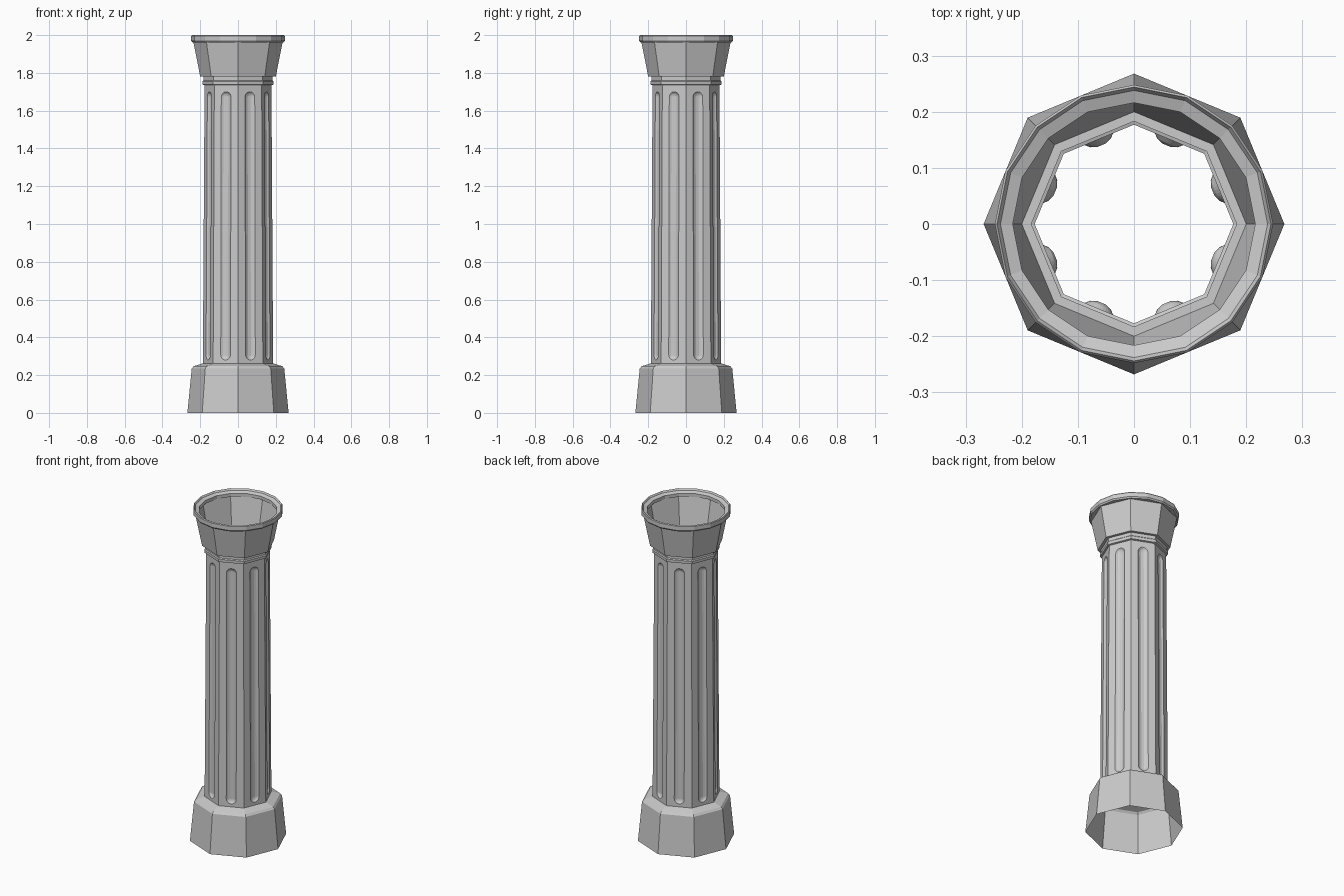
import bpy, bmesh
from math import sin, cos, pi

if "Cube" in bpy.data.objects:
    bpy.data.objects.remove(bpy.data.objects["Cube"])


def finish(name, bm):
    bmesh.ops.remove_doubles(bm, verts=bm.verts, dist=1e-5)
    bmesh.ops.recalc_face_normals(bm, faces=bm.faces)
    mesh = bpy.data.meshes.new(name)
    bm.to_mesh(mesh)
    bm.free()
    ob = bpy.data.objects.new(name, mesh)
    bpy.context.collection.objects.link(ob)
    return ob


def lathe(name, profile, sides):
    """Open faceted shell from (radius, z) points."""
    bm = bmesh.new()
    rings = [[bm.verts.new((r * cos(2 * pi * i / sides), r * sin(2 * pi * i / sides), z))
              for i in range(sides)] for r, z in profile]
    for a, b in zip(rings, rings[1:]):
        for i in range(sides):
            j = (i + 1) % sides
            bm.faces.new((a[i], a[j], b[j], b[i]))
    return finish(name, bm)


# Octagonal plinth, open underneath
lathe("base", [(0.268, 0), (0.245, 0.235), (0.235, 0.247), (0.186, 0.262)], 8)

# Octagonal fluted shaft: one round-ended groove in each face
Z0, Z1, R0, R1 = 0.26, 1.735, 0.186, 0.177
bm = bmesh.new()


def shaft_point(k, u, z, depth=0.0):
    """Point on face k: u sideways, z up, depth inward."""
    r = R0 + (R1 - R0) * (z - Z0) / (Z1 - Z0)
    a = pi / 8 + k * pi / 4
    d = r * cos(pi / 8) - depth
    return bm.verts.new((d * cos(a) - u * sin(a), d * sin(a) + u * cos(a), z))


def half_outline(side, w, lo, hi, n=6):
    """Half of a round-ended slot, bottom middle to top middle."""
    low = [(side * w * sin(t * pi / 2 / n), lo + w - w * cos(t * pi / 2 / n)) for t in range(n + 1)]
    high = [(side * w * cos(t * pi / 2 / n), hi - w + w * sin(t * pi / 2 / n)) for t in range(n + 1)]
    return low + high


for k in range(8):
    for side in (-1, 1):
        edge = [shaft_point(k, u, z) for u, z in half_outline(side, 0.028, 0.28, 1.70)]
        mid = [shaft_point(k, u, z, 0.008) for u, z in half_outline(side, 0.019, 0.289, 1.691)]
        deep = [shaft_point(k, u, z, 0.012) for u, z in half_outline(side, 0.008, 0.30, 1.68)]
        corner = [shaft_point(k, u, z) for u, z in
                  ((0, Z1), (side * R1 * sin(pi / 8), Z1), (side * R0 * sin(pi / 8), Z0), (0, Z0))]
        bm.faces.new(edge + corner)
        for a, b in ((edge, mid), (mid, deep)):
            for i in range(len(a) - 1):
                bm.faces.new((a[i], a[i + 1], b[i + 1], b[i]))
        bm.faces.new(deep)
finish("fluted_shaft", bm)

# Neck moulding and flared capital
lathe("neck", [(0.177, 1.735), (0.187, 1.738), (0.188, 1.755), (0.183, 1.76), (0.183, 1.78)], 8)
lathe("capital", [(0.183, 1.78), (0.2, 1.78), (0.236, 1.962)], 8)

# Sixteen-sided rim around the open top
lathe("top_rim", [(0.22, 1.962), (0.242, 1.962), (0.248, 1.97), (0.248, 1.995),
                  (0.244, 2.0), (0.238, 1.99), (0.216, 1.982), (0.216, 1.962)], 16)
